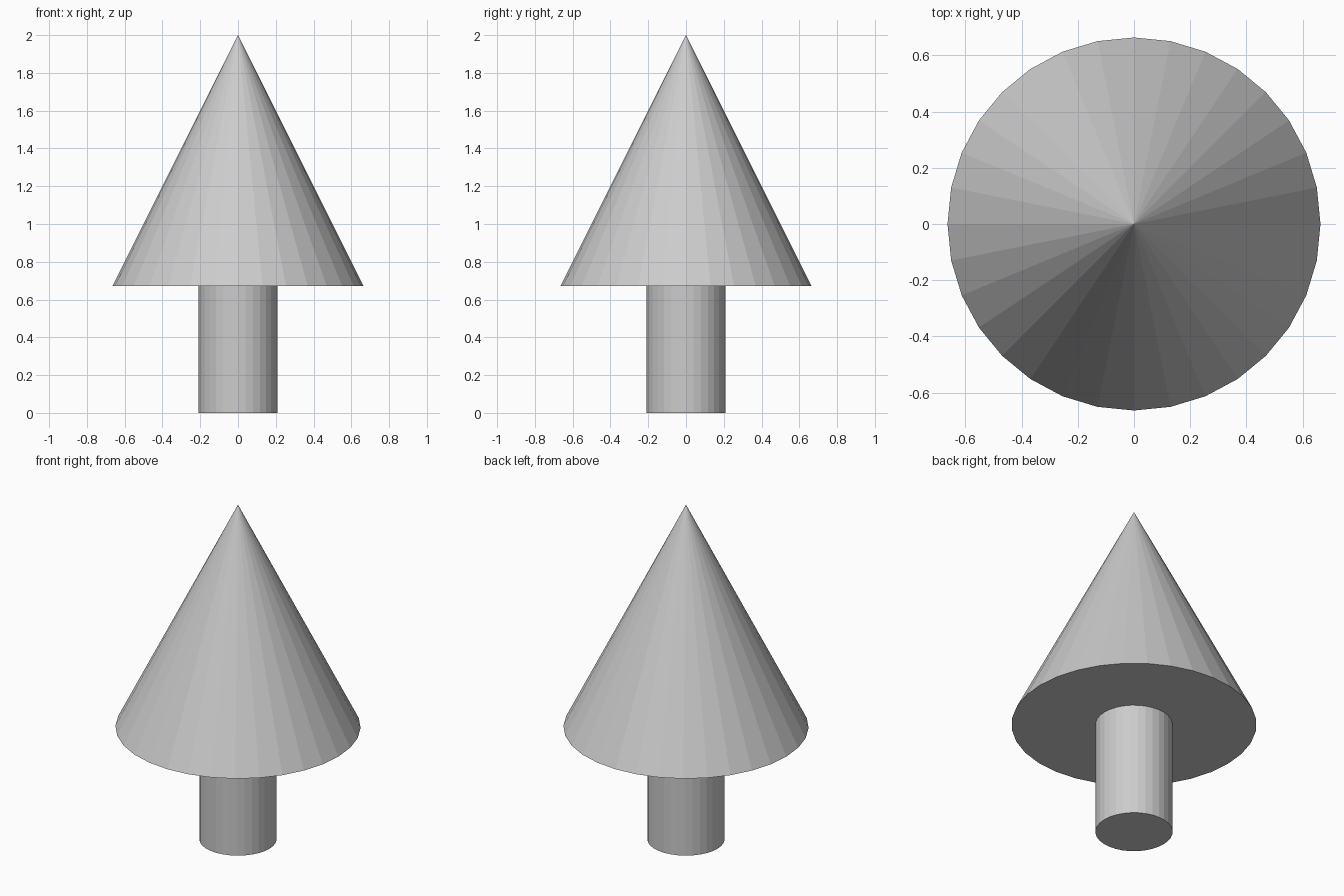
import bpy

if "Cube" in bpy.data.objects:
    bpy.data.objects.remove(bpy.data.objects["Cube"])

SIDES = 32
BASE_Z = 0.672   # underside of the foliage
TOP_Z = 2.0


def add_round(name, r_bottom, r_top, z0, z1):
    """Flat-shaded cone or cylinder between two heights."""
    bpy.ops.mesh.primitive_cone_add(
        vertices=SIDES, radius1=r_bottom, radius2=r_top,
        depth=z1 - z0, location=(0, 0, (z0 + z1) / 2))
    obj = bpy.context.object
    obj.name = name
    return obj


# Trunk
add_round("trunk", 0.209, 0.209, 0.0, BASE_Z)

# Foliage cone
add_round("foliage", 0.664, 0.0, BASE_Z, TOP_Z)
